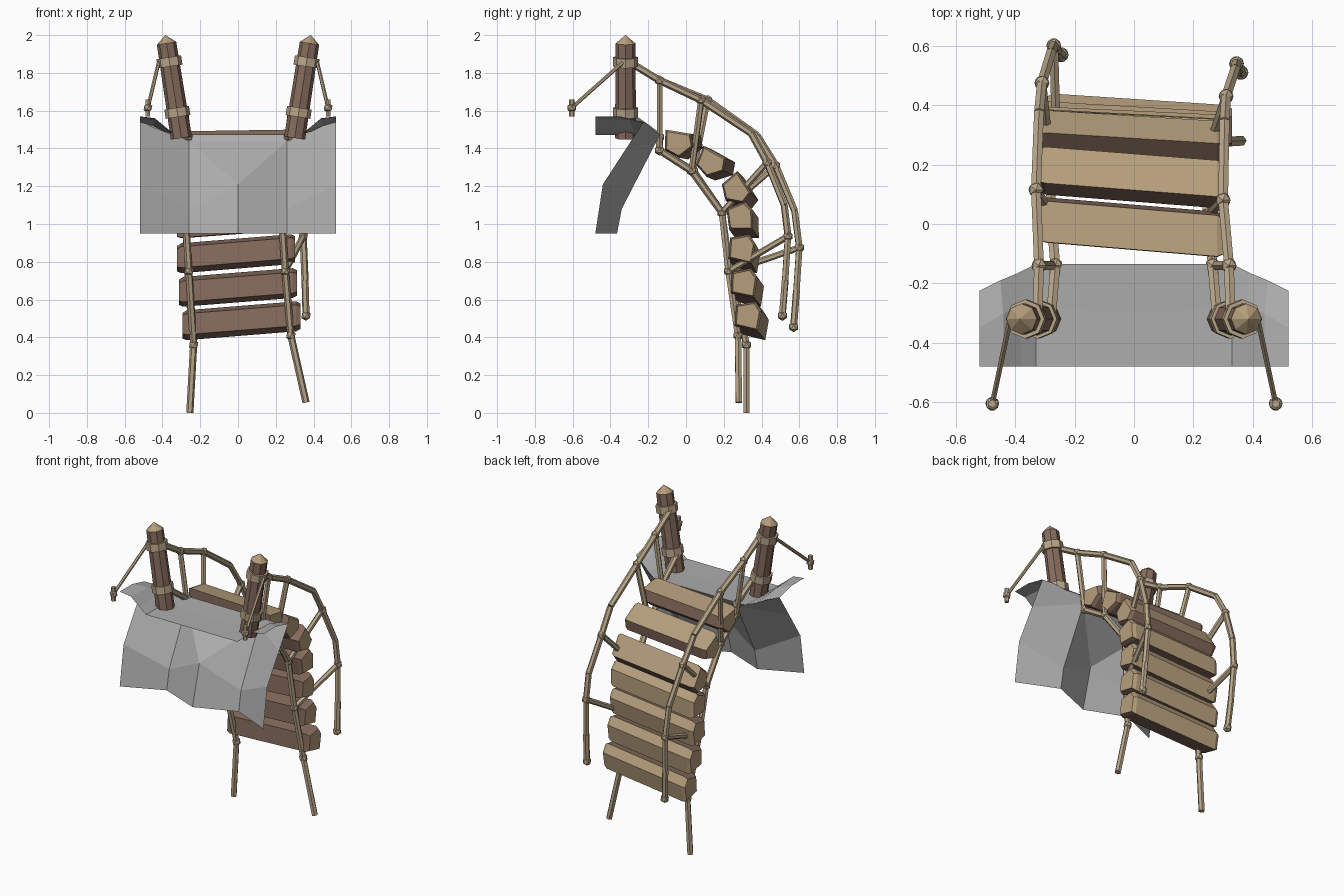
import bpy, bmesh, math
from mathutils import Vector as V, Matrix as M

if "Cube" in bpy.data.objects:
    bpy.data.objects.remove(bpy.data.objects["Cube"])


def mat(name, col):
    m = bpy.data.materials.new(name)
    m.diffuse_color = (*col, 1)
    m.use_nodes = True
    m.node_tree.nodes["Principled BSDF"].inputs["Base Color"].default_value = m.diffuse_color
    return m


BARK = mat("bark", (0.24, 0.15, 0.11))
WOOD = mat("cut_wood", (0.46, 0.34, 0.20))
ROPE = mat("rope", (0.48, 0.38, 0.25))
ROCK = mat("rock", (0.42, 0.42, 0.42))


def finish(bm, name, mats=()):
    me = bpy.data.meshes.new(name)
    bm.to_mesh(me)
    bm.free()
    for m in mats:
        me.materials.append(m)
    ob = bpy.data.objects.new(name, me)
    bpy.context.collection.objects.link(ob)
    return ob


def tube(bm, a, b, r1, r2=None, sides=6, idx=0):
    a, b = V(a), V(b)
    d = b - a
    mx = M.Translation((a + b) / 2) @ d.to_track_quat('Z', 'Y').to_matrix().to_4x4()
    res = bmesh.ops.create_cone(bm, cap_ends=True, segments=sides, radius1=r1,
                                radius2=r1 if r2 is None else r2,
                                depth=d.length, matrix=mx)
    for f in {f for v in res['verts'] for f in v.link_faces}:
        f.material_index = idx


def knot(bm, p, r=0.028, tall=1):
    bmesh.ops.create_icosphere(bm, subdivisions=1, radius=r,
                               matrix=M.Translation(V(p)) @ M.Diagonal((1, 1, tall, 1)))


def rope(name, pts, r, knots):
    bm = bmesh.new()
    for a, b in zip(pts, pts[1:]):
        tube(bm, a, b, r)
    for i in knots:
        knot(bm, pts[i])
    return finish(bm, name, [ROPE])


# Rope paths: hand rails and lower ropes, slightly different on each side
rails = {
    "right": [(.325, -.32, 1.87), (.32, -.14, 1.76), (.30, .08, 1.655), (.305, .345, 1.48),
              (.31, .43, 1.325), (.34, .52, 1.10), (.345, .54, .935), (.355, .525, .70),
              (.36, .51, .515)],
    "left": [(-.325, -.32, 1.87), (-.32, -.14, 1.76), (-.33, .115, 1.655), (-.32, .375, 1.47),
             (-.31, .475, 1.31), (-.28, .575, 1.07), (-.27, .60, .875), (-.26, .585, .65),
             (-.245, .57, .455)]}
lowers = {
    "right": [(.28, -.32, 1.59), (.265, -.14, 1.46), (.265, -.14, 1.39), (.25, .03, 1.28),
              (.23, .19, 1.06), (.25, .225, .75), (.28, .275, .41), (.36, .28, .055)],
    "left": [(-.28, -.32, 1.59), (-.265, -.14, 1.46), (-.265, -.14, 1.39), (-.28, .04, 1.28),
             (-.28, .19, 1.06), (-.20, .225, .75), (-.235, .32, .36), (-.255, .32, 0)]}
lowers["left"][5] = (-.26, .235, .75)
for side, s in (("right", 1), ("left", -1)):
    ra, lo = rails[side], lowers[side]
    rope(side + "_hand_rail", ra, 0.019, (1, 2, 4, 6, 8))
    rope(side + "_lower_rope", lo, 0.019, (1, 2, 3, 4, 5, 6))
    # Rope links joining rail and lower rope
    bm = bmesh.new()
    for i, j in ((1, 2), (2, 3), (4, 4), (6, 5)):
        tube(bm, ra[i], lo[j], 0.017)
    finish(bm, side + "_rope_links", [ROPE])

    # Leaning post with pointed top
    a, b = V((s * .30, -.32, 1.455)), V((s * .385, -.32, 2.0))
    bm = bmesh.new()
    tube(bm, a, a.lerp(b, .92), .056, .052, 8)
    tube(bm, a.lerp(b, .92), b, .052, .001, 8, 1)
    finish(bm, side + "_post", [BARK, WOOD])
    # Rope wraps on the post
    bm = bmesh.new()
    for t in (.25, .74):
        tube(bm, a.lerp(b, t - .045), a.lerp(b, t + .045), .066, sides=8)
    finish(bm, side + "_post_wraps", [ROPE])
    # Guy rope tied to a small peg
    bm = bmesh.new()
    peg = V((s * .477, -.605, 1.615))
    tube(bm, (s * .42, -.335, 1.855), peg, .010)
    knot(bm, peg, .026)
    tube(bm, peg - V((0, 0, .045)), peg + V((0, 0, .045)), .014)
    finish(bm, side + "_guy_rope", [ROPE])

# Planks: five-sided logs following the drooping bridge, slightly skewed
flat = [(-.065, -.045), (-.082, .062), (.058, .064), (.082, 0), (.015, -.072)]
ridged = [(-.073, -.058), (-.084, .045), (-.03, .074), (.075, .047), (.037, -.074)]
planks = [(-.01, -.015, 1.42, 10, flat), (-.01, .155, 1.31, 30, flat),
          (-.01, .28, 1.16, 58, flat), (-.01, .305, 1.005, 74, ridged),
          (-.01, .31, .835, 86, ridged), (0, .325, .655, 84, ridged),
          (.018, .348, .48, 86, ridged)]
for n, (cx, cy, cz, ang, section) in enumerate(planks):
    a = math.radians(ang)
    t, nrm = V((0, math.cos(a), -math.sin(a))), V((0, math.sin(a), math.cos(a)))
    bm = bmesh.new()
    rings = []
    for u, k in ((-.312, .85), (-.29, 1), (.29, 1), (.312, .85)):
        c = V((cx + u, cy, cz)) - t * (u * .085) - nrm * (u * .01 * n)
        rings.append([bm.verts.new(c + t * (p * k) + nrm * (q * k)) for p, q in section])
    for r0, r1 in zip(rings, rings[1:]):
        for i in range(5):
            j = (i + 1) % 5
            f = bm.faces.new((r0[i], r0[j], r1[j], r1[i]))
            f.material_index = 1 if i == 1 or (i == 2 and section is ridged) else 0
    for r in (rings[0], rings[-1]):
        bm.faces.new(r).material_index = 1
    bmesh.ops.recalc_face_normals(bm, faces=bm.faces)
    finish(bm, "plank_%d" % (n + 1), [BARK, WOOD])


# Cliff: open sheet with a ledge on top
def sym(half):
    # Mirror a row given from the right edge to the centre
    return [(-x, y, z) for x, y, z in half] + [p for p in reversed(half) if p[0] > 0]


bm = bmesh.new()
rows = [sym([(.52, -.48, 1.57), (.44, -.48, 1.56), (.38, -.48, 1.51), (.33, -.48, 1.47), (0, -.48, 1.47)]),
        sym([(.52, -.35, 1.57), (.44, -.30, 1.55), (.38, -.28, 1.50), (.33, -.28, 1.47), (0, -.30, 1.47)]),
        sym([(.52, -.225, 1.54), (.45, -.19, 1.52), (.39, -.165, 1.49), (.33, -.135, 1.475), (0, -.135, 1.475)])]
vs = [[bm.verts.new(p) for p in r] for r in rows]
for r0, r1 in zip(vs, vs[1:]):
    for i in range(len(r0) - 1):
        bm.faces.new((r0[i], r0[i + 1], r1[i + 1], r1[i]))

# Folded wall below: outer, quarter and centre columns with a V in the middle
c0, c1 = bm.verts.new((0, -.40, 1.21)), bm.verts.new((0, -.47, .95))
tops = []
for s, row in ((1, vs[2][::-1]), (-1, vs[2])):
    o = [bm.verts.new((s * .52, y, z)) for y, z in ((-.32, 1.395), (-.44, 1.21), (-.48, .95))]
    q = [bm.verts.new((s * .26, y, z)) for y, z in ((-.155, 1.44), (-.34, 1.08), (-.365, .95))]
    for f in ((o[0], q[0], q[1], o[1]), (o[1], q[1], q[2], o[2]),
              (q[0], c0, q[1]), (q[1], c0, c1, q[2]),
              (*row[:4], q[0], o[0])):
        bm.faces.new(f[::s])
    tops.append((q[0], row[3]))
bm.faces.new((tops[0][0], tops[1][0], c0))
bm.faces.new((tops[0][1], vs[2][4], tops[1][1], tops[1][0], tops[0][0]))
bmesh.ops.recalc_face_normals(bm, faces=bm.faces)
finish(bm, "cliff", [ROCK])
